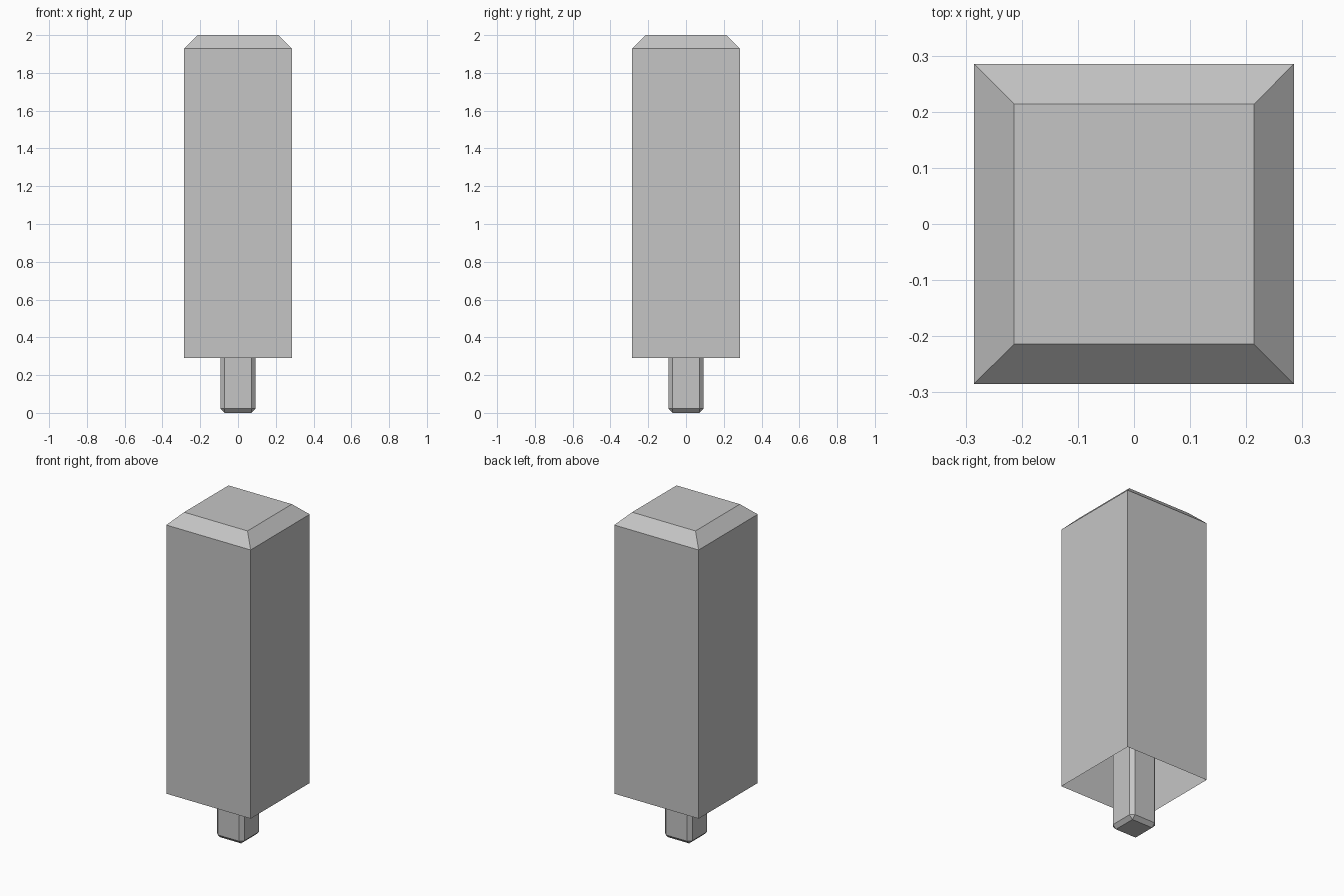
import bpy
import bmesh

default = bpy.data.objects.get("Cube")
if default:
    bpy.data.objects.remove(default, do_unlink=True)

# Single flat colour
grey = bpy.data.materials.new("light_grey")
grey.use_nodes = True
colour = (0.56, 0.56, 0.56, 1)
grey.diffuse_color = colour
grey.node_tree.nodes["Principled BSDF"].inputs["Base Color"].default_value = colour


def box(bm, half, bottom, top):
    """Add an upright square box."""
    verts = bmesh.ops.create_cube(bm, size=2)["verts"]
    for v in verts:
        v.co.x *= half
        v.co.y *= half
        v.co.z = top if v.co.z > 0 else bottom


def finish(bm, name):
    mesh = bpy.data.meshes.new(name)
    bm.to_mesh(mesh)
    bm.free()
    mesh.materials.append(grey)
    obj = bpy.data.objects.new(name, mesh)
    bpy.context.collection.objects.link(obj)
    return obj


# Hollow square shell: open underneath, tapered rim around the flat top
bm = bmesh.new()
box(bm, 0.285, 0.29, 1.93)
bm.normal_update()
floor = [f for f in bm.faces if f.normal.z < -0.5]
bmesh.ops.delete(bm, geom=floor, context="FACES_ONLY")
cap = [f for f in bm.faces if f.normal.z > 0.5]
bmesh.ops.inset_region(bm, faces=cap, thickness=0.071, depth=0.07,
                       use_even_offset=True)
for v in bm.verts:
    if v.co.z > 1.95:
        v.co.z = 2.0
finish(bm, "hollow_body")

# Chamfered square peg running up inside the shell
bm = bmesh.new()
box(bm, 0.093, 0.0, 1.9)
bmesh.ops.bevel(bm, geom=bm.edges[:], offset=0.022, segments=1,
                affect="EDGES", clamp_overlap=True)
finish(bm, "peg")
